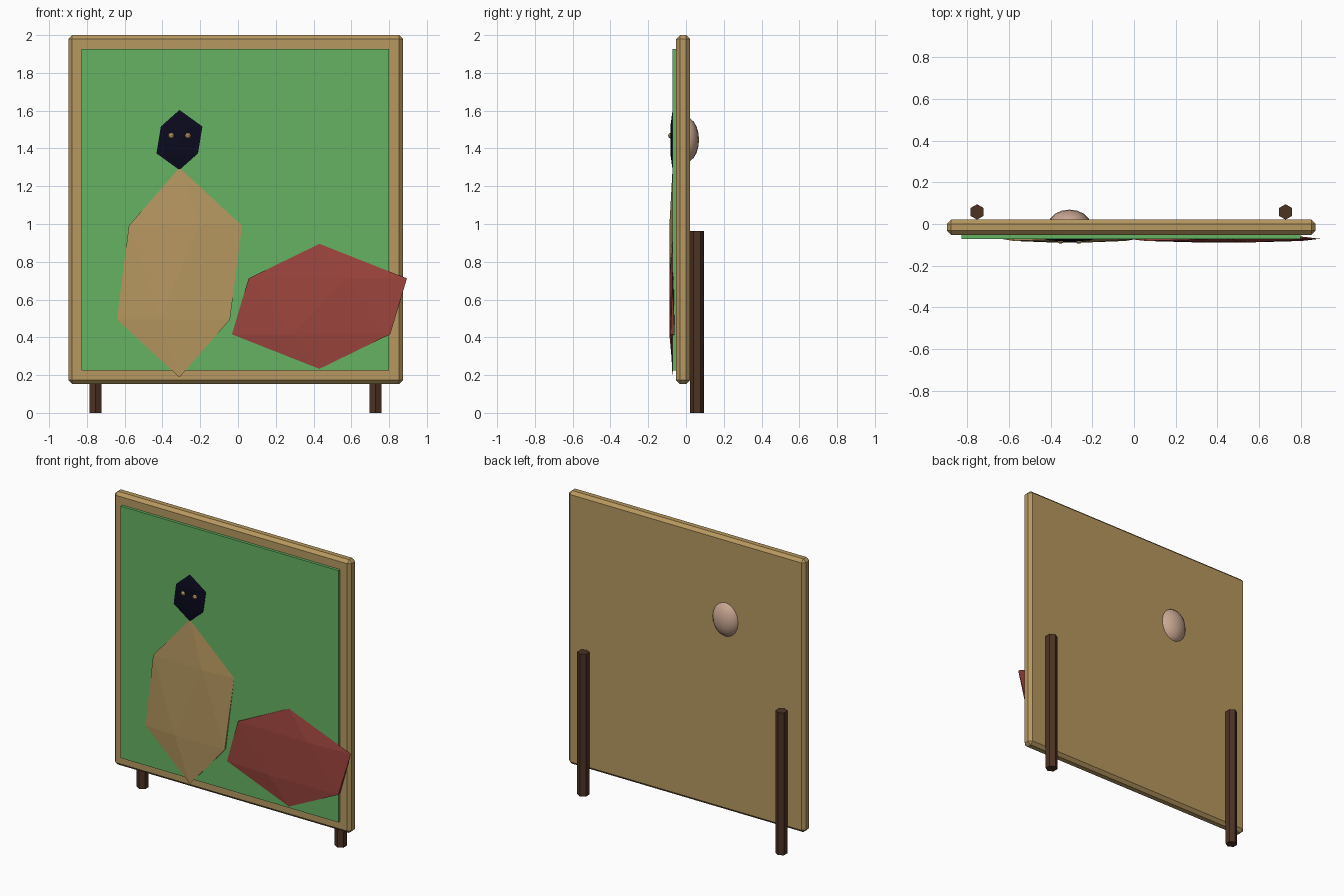
import bpy

if "Cube" in bpy.data.objects:
    bpy.data.objects.remove(bpy.data.objects["Cube"])


def material(name, rgb):
    """Flat colour from 0-255 sRGB values."""
    m = bpy.data.materials.new(name)
    lin = [(c / 255 / 12.92) if c < 10 else ((c / 255 + 0.055) / 1.055) ** 2.4 for c in rgb]
    m.diffuse_color = (*lin, 1)
    m.use_nodes = True
    m.node_tree.nodes["Principled BSDF"].inputs["Base Color"].default_value = m.diffuse_color
    return m


WOOD = material("light wood", (183, 152, 96))
GREEN = material("green paint", (101, 178, 98))
RED = material("red paint", (157, 69, 61))
NAVY = material("dark navy", (10, 10, 30))
BROWN = material("dark brown wood", (76, 51, 36))
SKIN = material("skin", (200, 166, 146))


def finish(name, mat, scale=(1, 1, 1)):
    ob = bpy.context.object
    ob.name = name
    ob.scale = scale
    bpy.ops.object.transform_apply(location=False, rotation=False, scale=True)
    ob.data.materials.append(mat)
    return ob


def box(name, mat, lo, hi):
    mid = [(a + b) / 2 for a, b in zip(lo, hi)]
    bpy.ops.mesh.primitive_cube_add(size=1, location=mid)
    return finish(name, mat, [b - a for a, b in zip(lo, hi)])


def blob(name, mat, centre, radii):
    """Squashed twenty-sided ball."""
    bpy.ops.mesh.primitive_ico_sphere_add(subdivisions=1, radius=1, location=centre)
    return finish(name, mat, radii)


# Board with chamfered edges, and the painted panel on its front
board = box("board", WOOD, (-0.898, -0.052, 0.153), (0.873, 0.021, 2.0))
bevel = board.modifiers.new("chamfer", 'BEVEL')
bevel.width = 0.02
bevel.segments = 1
box("green_panel", GREEN, (-0.828, -0.071, 0.224), (0.80, -0.04, 1.927))

# Flat faceted figure shapes
blob("tan_body", WOOD, (-0.31, -0.071, 0.743), (0.37, 0.02, 0.555))
blob("red_shape", RED, (0.431, -0.071, 0.564), (0.518, 0.02, 0.331))
blob("dark_head", NAVY, (-0.31, -0.071, 1.445), (0.136, 0.014, 0.159))

# Eyes
for side, x in (("left", -0.353), ("right", -0.265)):
    bpy.ops.mesh.primitive_ico_sphere_add(subdivisions=2, radius=0.016,
                                          location=(x, -0.079, 1.468))
    finish(side + "_eye", WOOD)

# Rounded face bulging through the back
bpy.ops.mesh.primitive_uv_sphere_add(segments=16, ring_count=10, radius=1,
                                     location=(-0.31, 0, 1.446))
finish("back_bulge", SKIN, (0.1, 0.069, 0.119))
bpy.ops.object.shade_smooth()

# Hexagonal posts behind the board
for side, x in (("left", -0.754), ("right", 0.728)):
    bpy.ops.mesh.primitive_cylinder_add(vertices=6, radius=0.037, depth=0.963,
                                        location=(x, 0.058, 0.4815))
    finish(side + "_post", BROWN)
